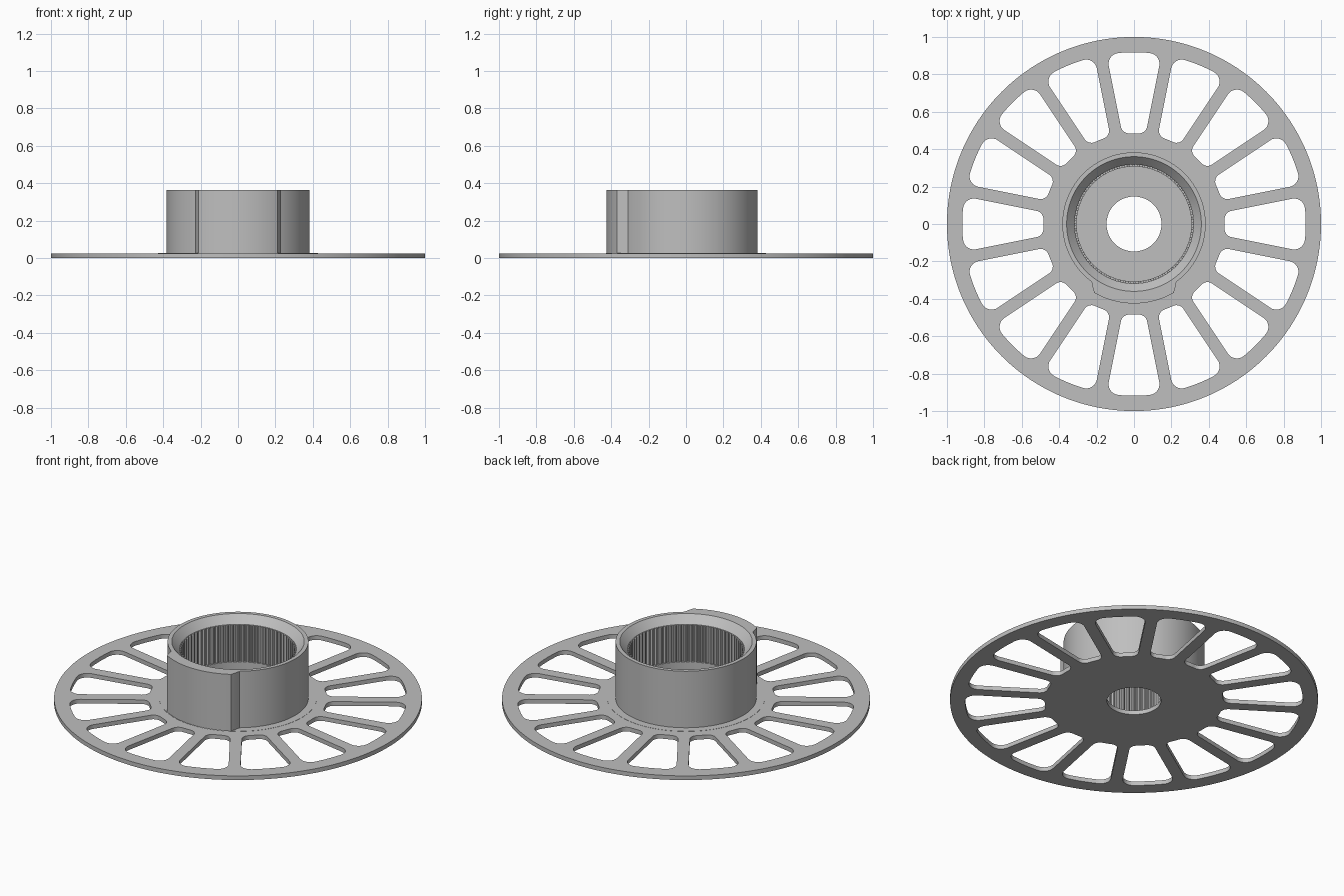
import bpy
import bmesh
from math import sin, cos, asin, pi, tau, degrees

cube = bpy.data.objects.get("Cube")
if cube:
    bpy.data.objects.remove(cube, do_unlink=True)

grey = bpy.data.materials.new("plain grey")
grey.use_nodes = True
grey.diffuse_color = (0.52, 0.52, 0.52, 1)
grey.node_tree.nodes["Principled BSDF"].inputs["Base Color"].default_value = (0.52, 0.52, 0.52, 1)

PLATE = 0.025      # plate thickness
SPOKES = 16
TEETH = 72
STEPS = TEETH * 4


def polar(r, a, centre=(0, 0)):
    return (centre[0] + r * cos(a), centre[1] + r * sin(a))


def arc(r, a0, a1, n, centre=(0, 0)):
    return [polar(r, a0 + (a1 - a0) * i / n, centre) for i in range(n + 1)]


def circle(r, n):
    return arc(r, 0, tau, n)[:-1]


def finish(name, bm):
    bmesh.ops.recalc_face_normals(bm, faces=bm.faces)
    mesh = bpy.data.meshes.new(name)
    bm.to_mesh(mesh)
    bm.free()
    mesh.materials.append(grey)
    obj = bpy.data.objects.new(name, mesh)
    bpy.context.collection.objects.link(obj)
    bpy.ops.object.select_all(action='DESELECT')
    obj.select_set(True)
    bpy.context.view_layer.objects.active = obj
    bpy.ops.object.shade_smooth_by_angle(angle=pi / 6)
    return obj


def window(turn, r_in=0.485, r_out=0.918, c_in=0.045, c_out=0.058, half_spoke=0.0325):
    """Rounded opening between two parallel-sided spokes."""
    a = pi / SPOKES
    ri, ro = r_in + c_in, r_out - c_out
    fi = a - asin((half_spoke + c_in) / ri)
    fo = a - asin((half_spoke + c_out) / ro)
    half = arc(r_in, 0, fi, 3)[:-1]
    half += arc(c_in, fi + pi, a + pi / 2, 7, polar(ri, fi))
    half += arc(c_out, a + pi / 2, fo, 7, polar(ro, fo))
    half += arc(r_out, fo, 0, 4)[1:]
    loop = half + [(x, -y) for x, y in reversed(half[1:-1])]
    c, s = cos(turn), sin(turn)
    return [(x * c - y * s, x * s + y * c) for x, y in loop]


# Spoked plate with a centre hole
bm = bmesh.new()
loops = [circle(1, 192), circle(0.147, 64)]
loops += [window(tau * i / SPOKES) for i in range(SPOKES)]
edges = []
for loop in loops:
    vs = [bm.verts.new((x, y, 0)) for x, y in loop]
    edges += [bm.edges.new((vs[i - 1], vs[i])) for i in range(len(vs))]
bmesh.ops.triangle_fill(bm, edges=edges, use_beauty=True, normal=(0, 0, 1))
top = bmesh.ops.extrude_face_region(bm, geom=bm.faces[:])["geom"]
bmesh.ops.translate(bm, vec=(0, 0, PLATE),
                    verts=[v for v in top if isinstance(v, bmesh.types.BMVert)])
finish("spoked_plate", bm)


# Hub: a stack of rings, each a radius by step
def plain(r):
    return lambda i: r


def outer_wall(i):
    # round wall with a raised pad on the front
    off = abs(degrees(tau * i / STEPS) - 270)
    blend = min(1, max(0, (36.25 - off) / 6.25))
    return 0.383 + 0.042 * blend


def toothed(i):
    return 0.307 if i % 4 < 2 else 0.318


rings = [
    (plain(0.428), PLATE - 0.005), (plain(0.428), PLATE + 0.001),
    (outer_wall, PLATE + 0.001), (outer_wall, 0.365),
    (plain(0.36), 0.365), (plain(0.318), 0.32),
    (toothed, 0.32), (toothed, 0.1),
    (plain(0.307), 0.1), (plain(0.307), PLATE - 0.005),
]
bm = bmesh.new()
stack = [[bm.verts.new((*polar(radius(i), tau * i / STEPS), z)) for i in range(STEPS)]
         for radius, z in rings]
for k in range(len(stack)):
    low, high = stack[k - 1], stack[k]
    for i in range(STEPS):
        bm.faces.new((low[i - 1], low[i], high[i], high[i - 1]))
bmesh.ops.remove_doubles(bm, verts=bm.verts, dist=0.00001)
finish("toothed_hub", bm)
